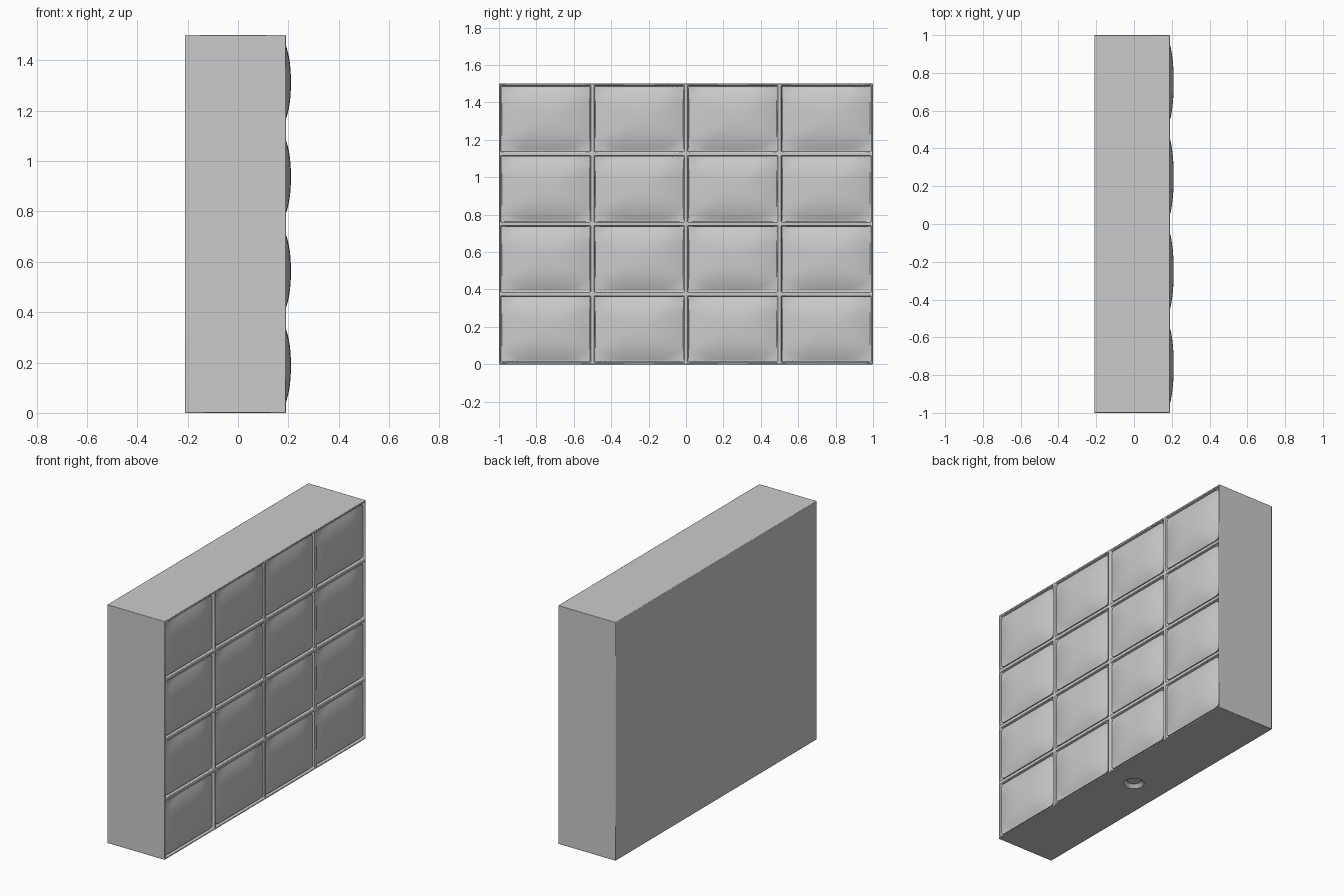
import bpy, bmesh, math
from mathutils import Vector, Matrix

if "Cube" in bpy.data.objects:
    bpy.data.objects.remove(bpy.data.objects["Cube"])

COLS, ROWS = 4, 4
CW, CH = 2.0 / COLS, 1.5 / ROWS
FRONT, BACK = 0.19, -0.21


def add_object(name, bm):
    mesh = bpy.data.meshes.new(name)
    bm.to_mesh(mesh)
    bm.free()
    ob = bpy.data.objects.new(name, mesh)
    bpy.context.collection.objects.link(ob)
    return ob


def smooth(ob, angle=35):
    bpy.ops.object.select_all(action='DESELECT')
    ob.select_set(True)
    bpy.context.view_layer.objects.active = ob
    bpy.ops.object.shade_smooth_by_angle(angle=math.radians(angle))


# Cabinet: gridded front with recessed cells, extruded back to a box
bm = bmesh.new()
# local x -> world y, local y -> world z, local z -> world x
basis = Matrix(((0, 0, 1, FRONT), (1, 0, 0, 0), (0, 0.75, 0, 0.75), (0, 0, 0, 1)))
bmesh.ops.create_grid(bm, x_segments=COLS, y_segments=ROWS, size=1.0)
bmesh.ops.transform(bm, matrix=basis, verts=bm.verts)
bmesh.ops.recalc_face_normals(bm, faces=bm.faces)
for f in bm.faces:
    if f.normal.x < 0:
        f.normal_flip()
cells = list(bm.faces)
bmesh.ops.inset_individual(bm, faces=cells, thickness=0.012)
bmesh.ops.inset_individual(bm, faces=cells, thickness=0.006, depth=-0.016)
rim = [e for e in bm.edges if e.is_boundary]
geo = bmesh.ops.extrude_edge_only(bm, edges=rim)["geom"]
for v in (g for g in geo if isinstance(g, bmesh.types.BMVert)):
    v.co.x = BACK
bmesh.ops.contextual_create(bm, geom=[e for e in bm.edges if e.is_boundary])
bmesh.ops.recalc_face_normals(bm, faces=bm.faces)
cabinet = add_object("cabinet", bm)
bev = cabinet.modifiers.new("soft_edges", 'BEVEL')
bev.width = 0.003
bev.segments = 2
bev.limit_method = 'ANGLE'

# Shallow round socket under the cabinet
bm = bmesh.new()
bmesh.ops.create_cone(bm, cap_ends=True, segments=32, radius1=0.08, radius2=0.04,
                      depth=0.04, matrix=Matrix.Translation((0, 0, 0)))
cutter = add_object("socket_cutter", bm)
cutter.hide_render = True
cutter.hide_viewport = True
cut = cabinet.modifiers.new("socket", 'BOOLEAN')
cut.operation = 'DIFFERENCE'
cut.object = cutter
smooth(cabinet)


# Bulging screen with softly rounded corners and a skirt into the recess
def screen(name, cy, cz):
    hw, hh, r, n = 0.233, 0.1685, 0.018, 18
    bm = bmesh.new()
    bmesh.ops.create_grid(bm, x_segments=n, y_segments=n, size=1.0)
    for v in bm.verts:
        u, w = v.co.x, v.co.y
        y, z = u * hw, w * hh
        # pull the corners onto an arc
        dy, dz = abs(y) - (hw - r), abs(z) - (hh - r)
        if dy > 0 and dz > 0:
            k = r / max(r, math.hypot(dy, dz))
            y = math.copysign(hw - r + dy * k, y)
            z = math.copysign(hh - r + dz * k, z)
        d = min(1.0, (abs(u) ** 5 + abs(w) ** 5) ** (2.5 / 5))
        v.co = Vector((0.21 - 0.028 * d, cy + y, cz + z))
    for f in bm.faces:
        f.normal_update()
        if f.normal.x < 0:
            f.normal_flip()
    edge = [e for e in bm.edges if e.is_boundary]
    geo = bmesh.ops.extrude_edge_only(bm, edges=edge)["geom"]
    for v in (g for g in geo if isinstance(g, bmesh.types.BMVert)):
        v.co.x = 0.172
    bmesh.ops.recalc_face_normals(bm, faces=bm.faces)
    if sum(f.normal.x for f in bm.faces) < 0:
        bmesh.ops.reverse_faces(bm, faces=bm.faces)
    smooth(add_object(name, bm))


for row in range(ROWS):
    for col in range(COLS):
        screen(f"screen_{row}_{col}", -1 + CW * (col + 0.5), CH * (row + 0.5))
